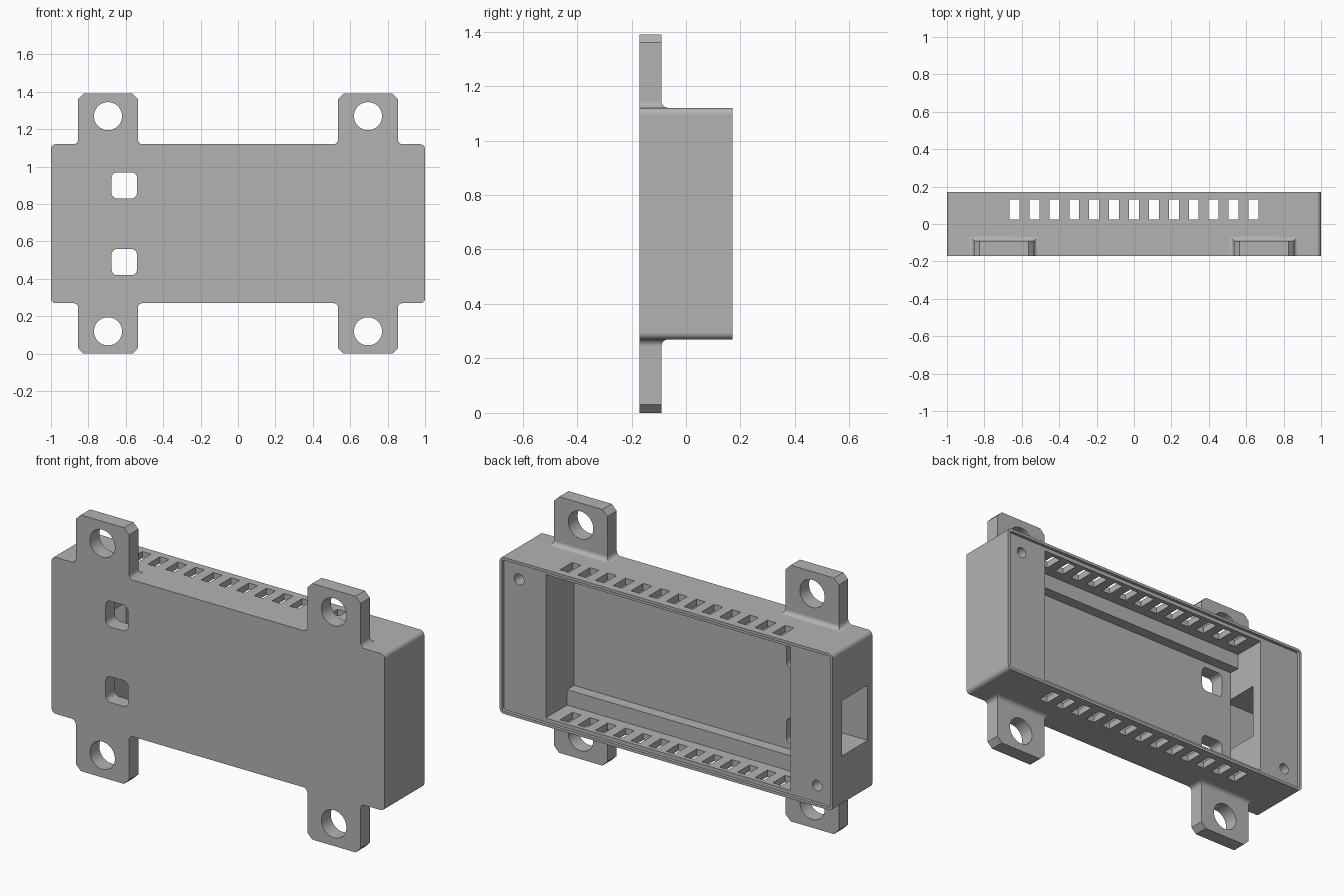
import bpy, bmesh, math

if "Cube" in bpy.data.objects:
    bpy.data.objects.remove(bpy.data.objects["Cube"], do_unlink=True)

FRONT, BACK = -0.17, 0.17
BOTTOM, TOP = 0.27, 1.12
MID = (BOTTOM + TOP) / 2
FILLET = 0.025

grey = bpy.data.materials.new("plain grey")
grey.use_nodes = True
grey.diffuse_color = (0.45, 0.45, 0.45, 1)
grey.node_tree.nodes["Principled BSDF"].inputs["Base Color"].default_value = grey.diffuse_color


def loft(name, rings):
    """Closed solid through a stack of matching rings."""
    bm = bmesh.new()
    loops = [[bm.verts.new(p) for p in ring] for ring in rings]
    bm.faces.new(loops[0])
    bm.faces.new(loops[-1])
    n = len(loops[0])
    for a, b in zip(loops, loops[1:]):
        for i in range(n):
            j = (i + 1) % n
            bm.faces.new((a[i], a[j], b[j], b[i]))
    bmesh.ops.recalc_face_normals(bm, faces=bm.faces)
    mesh = bpy.data.meshes.new(name)
    bm.to_mesh(mesh)
    bm.free()
    obj = bpy.data.objects.new(name, mesh)
    bpy.context.collection.objects.link(obj)
    mesh.materials.append(grey)
    return obj


def prism(name, x, z, w, h, y0, y1, r=0.0, seg=8):
    """Rounded rectangle in the xz plane, extruded along y."""
    outline = []
    for k, (sx, sz) in enumerate(((1, 1), (-1, 1), (-1, -1), (1, -1))):
        cx, cz = x + sx * (w / 2 - r), z + sz * (h / 2 - r)
        if r == 0:
            outline.append((cx, cz))
            continue
        full = r >= min(w, h) / 2
        for i in range(seg if full else seg + 1):
            a = (k + i / seg) * math.pi / 2
            outline.append((cx + r * math.cos(a), cz + r * math.sin(a)))
    return loft(name, [[(px, y, pz) for px, pz in outline] for y in (y0, y1)])


def hole(name, x, z, radius, y0, y1):
    return prism(name, x, z, 2 * radius, 2 * radius, y0, y1, radius, 12)


def combine(target, tool, operation):
    mod = target.modifiers.new("combine", 'BOOLEAN')
    mod.operation = operation
    mod.solver = 'EXACT'
    mod.object = tool
    bpy.context.view_layer.objects.active = target
    bpy.ops.object.modifier_apply(modifier=mod.name)
    bpy.data.objects.remove(tool, do_unlink=True)


def mounting_ear(x, side):
    """Chamfered tab with a concave fillet where it leaves the body."""
    steps = [(-0.03, FILLET, FILLET)]
    for i in range(9):
        a = i / 8 * math.pi / 2
        off = FILLET * (1 - math.sin(a))
        steps.append((FILLET * (1 - math.cos(a)), off, off))
    steps += [(0.24, 0, 0), (0.27, -0.03, 0)]
    base = TOP if side > 0 else BOTTOM
    rings = []
    for h, dx, dy in steps:
        z, w, yb = base + side * h, 0.16 + dx, -0.09 + dy
        rings.append([(x - w, FRONT, z), (x + w, FRONT, z), (x + w, yb, z), (x - w, yb, z)])
    return loft("mounting_ear", rings)


# Outer body and four ears
case = prism("enclosure", 0, MID, 2, TOP - BOTTOM, FRONT, BACK, FILLET)
for x in (-0.695, 0.695):
    for side in (-1, 1):
        combine(case, mounting_ear(x, side), 'UNION')

# Lid recess, then cavity with a ledge along top and bottom
cuts = [
    prism("lid_recess", 0, MID, 1.97, TOP - BOTTOM - 0.03, 0.153, 0.3, 0.012),
    prism("cavity", 0, MID, 1.47, 0.778, -0.03, 0.25),
    prism("cavity_floor", 0, MID, 1.47, 0.61, -0.09, 0.2),
]
# Cable opening in one end
cuts.append(prism("cable_opening", -0.9, 0.69, 0.33, 0.30, -0.13, 0.09))
# Vent slots through top and bottom walls
for i in range(13):
    cuts.append(prism("vent_slot", (i - 6) * 0.1065, MID, 0.053, 1.0, 0.025, 0.13))
# Front windows
for z in (0.49, 0.90):
    cuts.append(prism("window", -0.608, z, 0.135, 0.14, -0.3, 0, 0.03))
# Ear holes
for x in (-0.695, 0.695):
    for z in (0.12, 1.27):
        cuts.append(hole("ear_hole", x, z, 0.075, -0.3, 0))
# Blind lid screw holes on opposite corners
for s in (-1, 1):
    cuts.append(hole("screw_hole", s * 0.895, MID + s * 0.32, 0.029, 0.0, 0.25))

for cutter in cuts:
    combine(case, cutter, 'DIFFERENCE')

# Smooth fillets while keeping flat faces flat
bpy.ops.object.select_all(action='DESELECT')
case.select_set(True)
bpy.context.view_layer.objects.active = case
bpy.ops.object.shade_smooth_by_angle(angle=math.radians(30))
weighted = case.modifiers.new("even_normals", 'WEIGHTED_NORMAL')
weighted.keep_sharp = True
